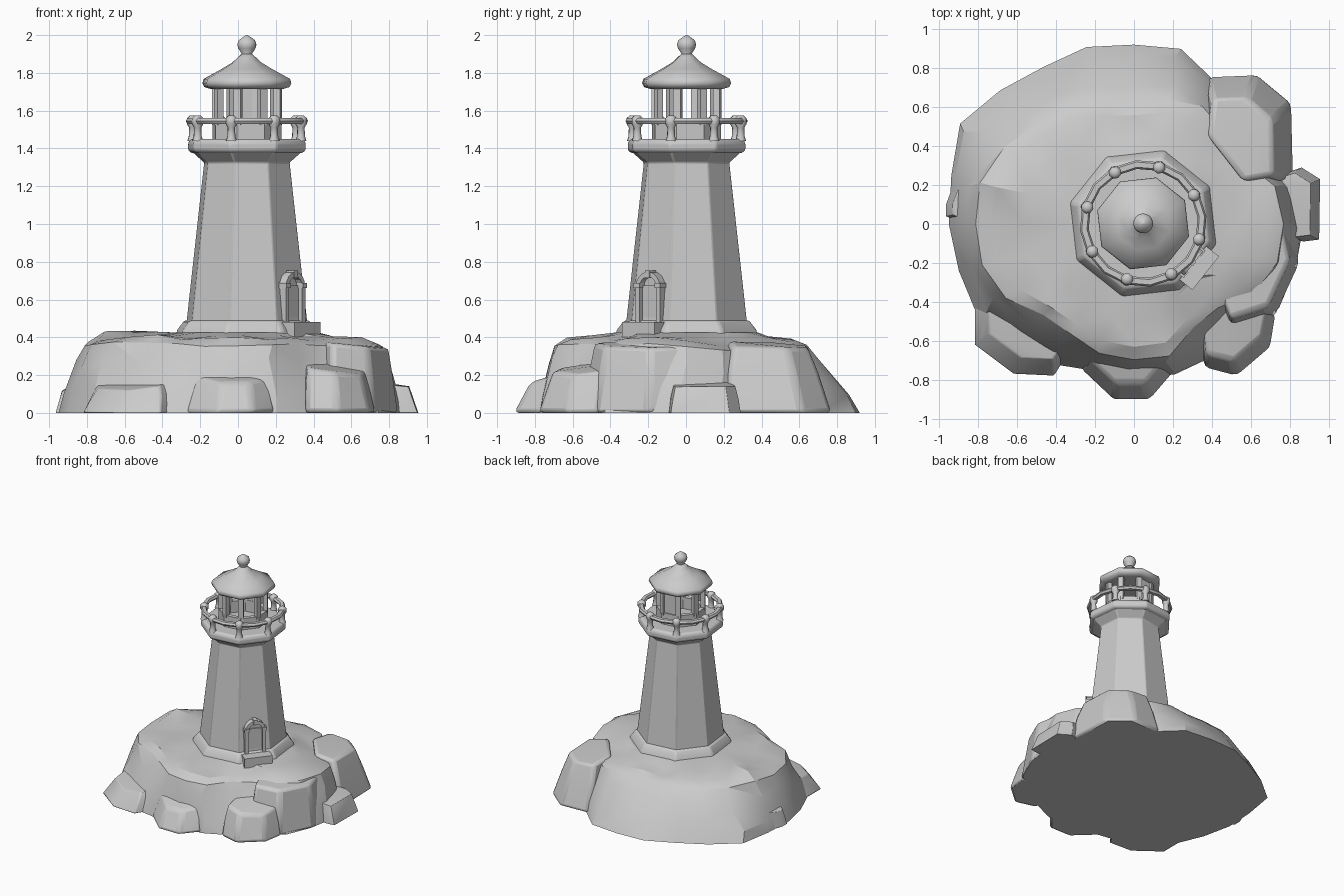
import bpy, bmesh, math, random
from mathutils import Vector, Matrix

if "Cube" in bpy.data.objects:
    bpy.data.objects.remove(bpy.data.objects["Cube"])
random.seed(7)

stone = bpy.data.materials.new("pale_grey_stone")
stone.use_nodes = True
GREY = (0.6, 0.6, 0.6, 1)
stone.diffuse_color = GREY
stone.node_tree.nodes["Principled BSDF"].inputs["Base Color"].default_value = GREY

CENTRE = Vector((0.047, 0.003, 0))
TURN = math.radians(29)      # direction of the first corner of the octagon
EIGHTH = math.tau / 8
DOOR = TURN - 1.5 * EIGHTH   # direction the door faces
BACK = TURN + 1.5 * EIGHTH   # direction of the closed lantern panel


def finish(name, bm, smooth=None, bevel=None):
    """Turn a bmesh into a named object."""
    bmesh.ops.recalc_face_normals(bm, faces=bm.faces)
    mesh = bpy.data.meshes.new(name)
    bm.to_mesh(mesh)
    bm.free()
    mesh.materials.append(stone)
    obj = bpy.data.objects.new(name, mesh)
    bpy.context.collection.objects.link(obj)
    if bevel:
        mod = obj.modifiers.new("soft_edges", "BEVEL")
        mod.width, mod.segments = bevel, 2
        mod.limit_method, mod.angle_limit = "ANGLE", math.radians(25)
    if smooth:
        bpy.ops.object.select_all(action="DESELECT")
        obj.select_set(True)
        bpy.context.view_layer.objects.active = obj
        bpy.ops.object.shade_smooth_by_angle(angle=math.radians(smooth))
    return obj


def loft(bm, rings, closed=False):
    """Skin a list of equally long point rings."""
    loops = [[bm.verts.new(p) for p in ring] for ring in rings]
    pairs = list(zip(loops, loops[1:]))
    if closed:
        pairs.append((loops[-1], loops[0]))
    for a, b in pairs:
        for i in range(len(a)):
            j = (i + 1) % len(a)
            bm.faces.new((a[i], a[j], b[j], b[i]))
    if not closed:
        bm.faces.new(loops[0])
        bm.faces.new(loops[-1])


def polar(radius, angle, z):
    return Vector((radius * math.cos(angle), radius * math.sin(angle), z))


def jitter(amount):
    return random.uniform(-amount, amount)


def turned(name, profile, sides=8, closed=False, smooth=None, bevel=None):
    """Sweep a (radius, height) profile around the tower axis."""
    bm = bmesh.new()
    loft(bm, [[CENTRE + polar(r, TURN + math.tau * i / sides, z) for i in range(sides)]
              for r, z in profile], closed)
    return finish(name, bm, smooth, bevel)


def block(name, angle, out, size, z, side=0):
    """Box set at a distance from the axis, facing outward."""
    bm = bmesh.new()
    bmesh.ops.create_cube(bm, size=1)
    bm.transform(Matrix.Translation(CENTRE) @ Matrix.Rotation(angle, 4, "Z")
                 @ Matrix.Translation((out, side, z)) @ Matrix.Diagonal((*size, 1)))
    return finish(name, bm)


def boulder(name, outline, top, shrink, lean=(0, 0), rise=0.06):
    """Rock: hull of a ground outline, a shoulder and a top rising inland."""
    mid = sum((Vector((*p, 0)) for p in outline), Vector()) / len(outline)
    inland = -mid.normalized()
    bm = bmesh.new()
    for t, scale in ((0, 1), (0.6, shrink * 0.55 + 0.47), (1, shrink)):
        for p in outline:
            q = mid.lerp(Vector((*p, 0)), scale)
            slope = (q - mid).dot(inland) / 0.2 * rise
            lift = top * t + (slope + jitter(0.012) if t else 0)
            bm.verts.new(q + Vector((lean[0] * t, lean[1] * t, lift)))
    hull = bmesh.ops.convex_hull(bm, input=bm.verts)
    loose = set(hull["geom_interior"]) | set(hull["geom_unused"])
    bmesh.ops.delete(bm, geom=[v for v in loose if isinstance(v, bmesh.types.BMVert)],
                     context="VERTS")
    return finish(name, bm, 30, 0.025)


# Rock island: ground radius, rim radius and rim height every 15 degrees
ground = [.87, .85, .78, .80, .84, .93, .92, .94, .93, .97, 1.03, .97,
          .95, .93, .93, .86, .83, .78, .78, .80, .79, .77, .86, .86]
rim = [.77, .74, .66, .66, .70, .66, .62, .64, .70, .72, .78, .81,
       .82, .81, .75, .67, .66, .69, .70, .70, .62, .60, .72, .75]
height = [.36, .34, .32, .33, .35, .36, .36, .36, .36, .36, .36, .37,
          .36, .36, .37, .38, .37, .36, .36, .37, .36, .35, .36, .37]
rings = [[] for _ in range(7)]
for i, (g, r, h) in enumerate(zip(ground, rim, height)):
    a = math.tau * i / len(ground)
    bump = 0.035 if i == 11 else jitter(0.012)
    low, high = 0.32 + jitter(0.12), 0.7 + jitter(0.1)
    rings[0].append(polar(g, a, 0))
    rings[1].append(polar(g + (r - g) * (low - 0.08), a + jitter(0.05), h * low))
    rings[2].append(polar(g + (r - g) * (high - 0.06), a + jitter(0.05), h * high))
    rings[3].append(polar(r + jitter(0.012), a, h + jitter(0.01)))
    rings[4].append(polar(r * 0.9, a, h + 0.027 + bump))
    rings[5].append(polar(r * 0.7, a + jitter(0.04), 0.4 + bump))
    rings[6].append(CENTRE + polar(0.38, a, 0.425))
bm = bmesh.new()
loft(bm, rings)
bmesh.ops.triangulate(bm, faces=[f for f in bm.faces if len(f.verts) == 4])
finish("rock_island", bm, 22)

# Boulders round the shore
boulder("front_boulder", [(-.28, -.74), (-.1, -.91), (.08, -.91), (.2, -.77), (.15, -.5), (-.24, -.5)],
        .2, .8, (0, .05))
boulder("front_left_boulder", [(.36, -.74), (.53, -.785), (.7, -.64), (.73, -.46), (.55, -.36), (.34, -.5)],
        .23, .82, (-.02, .04), .04)
boulder("left_shoulder", [(.5, -.55), (.72, -.48), (.85, -.2), (.8, 0), (.5, 0), (.42, -.35)],
        .36, .86, (-.02, .02), .03)
boulder("front_right_boulder", [(-.82, -.42), (-.82, -.62), (-.62, -.77), (-.41, -.78), (-.3, -.6), (-.55, -.35)],
        .15, .8, (.03, .05), .04)
boulder("left_boulder", [(.87, -.09), (.95, -.08), (.955, .23), (.86, .29), (.65, .22), (.65, -.04)],
        .15, .86, (-.03, 0), .03)
boulder("right_boulder", [(-.92, .02), (-.965, .04), (-.965, .1), (-.92, .22), (-.75, .2), (-.75, 0)],
        .14, .85, (.02, 0))
boulder("back_left_boulder", [(.82, .22), (.81, .62), (.63, .77), (.38, .76), (.35, .5), (.6, .18)],
        .355, .72, (-.04, -.05), .02)

# Tower
turned("plinth", [(.4, .38), (.385, .44), (.345, .49), (.3, .49)], smooth=30, bevel=.012)
turned("tower", [(.34, .42), (.236, 1.325), (.3, 1.38), (.29, 1.39)], smooth=30, bevel=.02)
turned("gallery_floor", [(.305, 1.375), (.325, 1.39), (.325, 1.43), (.31, 1.45)], smooth=30, bevel=.01)

# Gallery railing
turned("gallery_rail", [(.29, 1.53), (.317, 1.53), (.326, 1.545), (.317, 1.56), (.29, 1.56), (.281, 1.545)],
       sides=16, closed=True, smooth=30)
for k in range(8):
    a = TURN + k * EIGHTH
    bm = bmesh.new()
    loft(bm, [[CENTRE + polar(.298, a, z) + polar(r, a + math.tau * i / 8, 0) for i in range(8)]
              for r, z in ((.03, 1.44), (.022, 1.465), (.02, 1.51), (.032, 1.53), (.032, 1.56), (.015, 1.575))])
    finish("rail_post", bm, 50)

# Lantern room: low wall, open corner pillars and one closed panel
turned("lantern_wall", [(.19, 1.44), (.19, 1.545), (.155, 1.545), (.155, 1.44)], closed=True)
for k in range(8):
    block("lantern_pillar", TURN + k * EIGHTH, .17, (.035, .04, .22), 1.635)
block("lantern_panel", BACK, .157, (.02, .13, .22), 1.635)

# Roof and finial
turned("roof", [(.2, 1.715), (.235, 1.725), (.245, 1.745), (.238, 1.768), (.14, 1.82), (.08, 1.855),
                (.052, 1.88), (.03, 1.9)], smooth=50)
turned("finial", [(.03, 1.885), (.028, 1.902), (.046, 1.93), (.051, 1.95), (.044, 1.972), (.02, 1.99), (.004, 2)],
       sides=16, smooth=60)

# Doorway: step, sunken door, jambs and a round arch
block("door_step", DOOR, .335, (.15, .22, .1), .43)
block("door", DOOR, .27, (.07, .12, .2), .575)
for s in (-1, 1):
    block("door_jamb", DOOR, .295, (.07, .028, .2), .58, s * .07)
    block("door_capital", DOOR, .295, (.085, .038, .025), .675, s * .07)
turn = Matrix.Translation(CENTRE) @ Matrix.Rotation(DOOR, 4, "Z")
bm = bmesh.new()
arch = [(math.cos(math.pi * i / 8), math.sin(math.pi * i / 8)) for i in range(9)]
loft(bm, [[turn @ Vector((x, r * c, .665 + r * s)) for x, r in ((.23, .056), (.33, .056), (.33, .082), (.23, .082))]
          for c, s in arch])
finish("door_arch", bm)
bm = bmesh.new()
loft(bm, [[turn @ Vector((x, .06 * c, .665 + .06 * s)) for c, s in arch] for x in (.22, .295)])
finish("door_top", bm)
block("keystone", DOOR, .285, (.1, .03, .04), .735)
